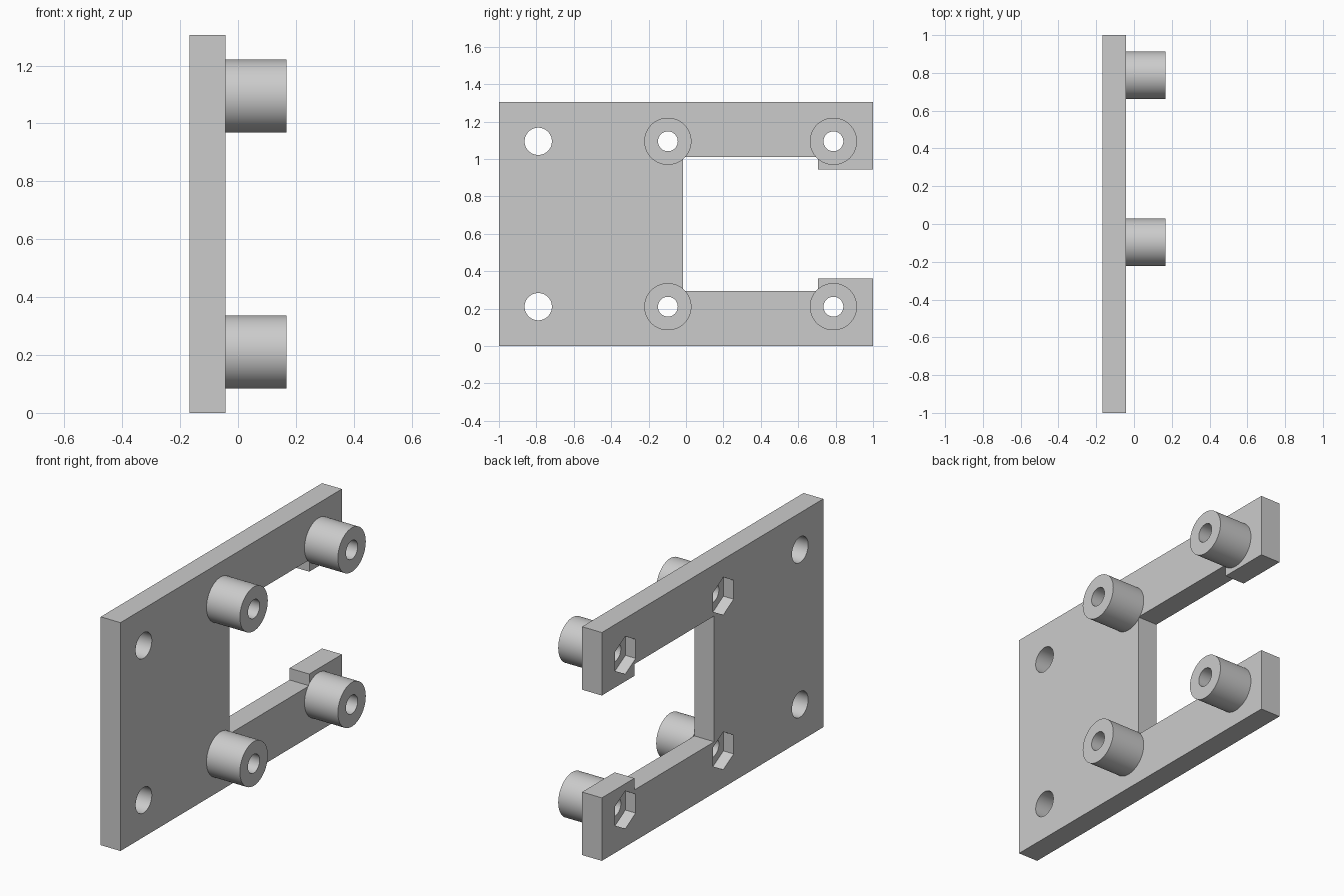
import bpy, bmesh, math
from mathutils import Matrix

if "Cube" in bpy.data.objects:
    bpy.data.objects.remove(bpy.data.objects["Cube"])

BACK, FACE, TIP = -0.168, -0.043, 0.168
MID = 0.6525                      # mirror height of the plate
HOLE_Z = (MID - 0.442, MID + 0.442)
BOSS_Y = (-0.097, 0.788)


def make_object(name, bm):
    bmesh.ops.recalc_face_normals(bm, faces=bm.faces)
    mesh = bpy.data.meshes.new(name)
    bm.to_mesh(mesh)
    bm.free()
    obj = bpy.data.objects.new(name, mesh)
    bpy.context.collection.objects.link(obj)
    return obj


def prism(name, radius, x0, x1, y, z, sides=64):
    """Round or hexagonal bar along x, with a corner pointing up."""
    bm = bmesh.new()
    ring = [bm.verts.new((x0, y + radius * math.sin(2 * math.pi * i / sides),
                          z + radius * math.cos(2 * math.pi * i / sides)))
            for i in range(sides)]
    face = bm.faces.new(ring)
    new = bmesh.ops.extrude_face_region(bm, geom=[face])["geom"]
    bmesh.ops.translate(bm, vec=(x1 - x0, 0, 0),
                        verts=[v for v in new if isinstance(v, bmesh.types.BMVert)])
    return make_object(name, bm)


def combine(target, tool, operation):
    mod = target.modifiers.new(tool.name, 'BOOLEAN')
    mod.object, mod.operation, mod.solver = tool, operation, 'EXACT'
    bpy.context.view_layer.objects.active = target
    bpy.ops.object.modifier_apply(modifier=mod.name)
    bpy.data.objects.remove(tool)


# Plate with a stepped notch: lower half outline, mirrored for the upper half
lower = [(-1, 0), (1, 0), (1, 0.36), (0.705, 0.36), (0.705, 0.293), (-0.015, 0.293)]
upper = [(y, 2 * MID - z) for y, z in reversed(lower)]
bm = bmesh.new()
face = bm.faces.new([bm.verts.new((BACK, y, z)) for y, z in lower + upper])
new = bmesh.ops.extrude_face_region(bm, geom=[face])["geom"]
bmesh.ops.translate(bm, vec=(FACE - BACK, 0, 0),
                    verts=[v for v in new if isinstance(v, bmesh.types.BMVert)])
plate = make_object("mounting_plate", bm)

for z in HOLE_Z:
    # Standoffs with a bolt hole and a hexagonal nut pocket behind
    for y in BOSS_Y:
        combine(plate, prism("standoff", 0.126, FACE, TIP, y, z), 'UNION')
        combine(plate, prism("bolt_hole", 0.053, -0.3, 0.3, y, z), 'DIFFERENCE')
        combine(plate, prism("nut_pocket", 0.108, -0.3, BACK + 0.065, y, z, 6), 'DIFFERENCE')
    # Plain mounting holes
    combine(plate, prism("mounting_hole", 0.073, -0.3, 0.3, -0.79, z), 'DIFFERENCE')

# Smooth cylinders, crisp edges
plate.select_set(True)
bpy.context.view_layer.objects.active = plate
bpy.ops.object.shade_smooth_by_angle(angle=math.radians(30))
